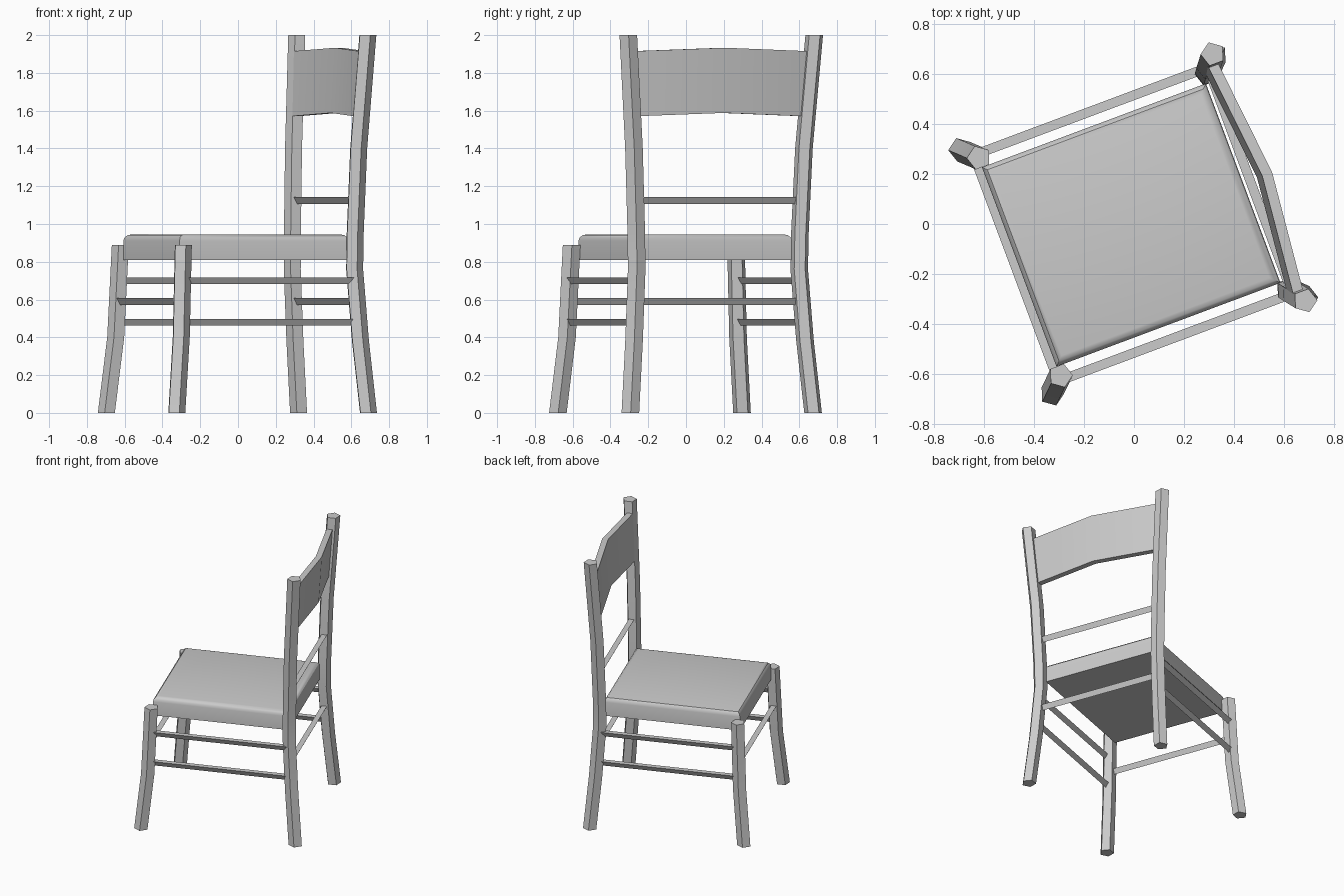
import bpy
import bmesh
import math
from mathutils import Matrix, Vector

if "Cube" in bpy.data.objects:
    bpy.data.objects.remove(bpy.data.objects["Cube"], do_unlink=True)

# The chair is designed facing -x, then turned about z
TURN = Matrix.Rotation(math.radians(20.5), 4, "Z")

grey = bpy.data.materials.new("plain_grey")
grey.use_nodes = True
grey.diffuse_color = (0.6, 0.6, 0.6, 1)
grey.node_tree.nodes["Principled BSDF"].inputs["Base Color"].default_value = grey.diffuse_color


def finish(bm, name):
    """Turn the part into place, shade it and link it."""
    bmesh.ops.recalc_face_normals(bm, faces=bm.faces)
    bm.transform(TURN)
    mesh = bpy.data.meshes.new(name)
    bm.to_mesh(mesh)
    bm.free()
    mesh.materials.append(grey)
    obj = bpy.data.objects.new(name, mesh)
    bpy.context.collection.objects.link(obj)
    bpy.ops.object.select_all(action="DESELECT")
    obj.select_set(True)
    bpy.context.view_layer.objects.active = obj
    bpy.ops.object.shade_smooth_by_angle(angle=math.radians(30))
    return obj


def loft(name, rings):
    """Skin a list of equal point rings and cap both ends."""
    bm = bmesh.new()
    loops = [[bm.verts.new(p) for p in ring] for ring in rings]
    n = len(loops[0])
    for a, b in zip(loops, loops[1:]):
        for i in range(n):
            j = (i + 1) % n
            bm.faces.new((a[i], a[j], b[j], b[i]))
    bm.faces.new(loops[0])
    bm.faces.new(loops[-1])
    return finish(bm, name)


def leg(name, path, side):
    """Five-sided post along (x, y, z) points, one corner facing outward."""
    rings = []
    for x, y, z in path:
        ring = []
        for k in range(5):
            a = math.tau * k / 5
            ring.append((x + 0.049 * math.sin(a), side * (y + 0.049 * math.cos(a)), z))
        rings.append(ring)
    loft(name, rings)


def rail(name, start, end):
    """Three-sided bar with a flat top and the point downward."""
    start, end = Vector(start), Vector(end)
    across = (end - start).cross(Vector((0, 0, 1))).normalized() * 0.019
    top, low = Vector((0, 0, 0.018)), Vector((0, 0, -0.018))
    loft(name, [[p + across + top, p - across + top, p + low] for p in (start, end)])


# Legs and side rails, mirrored
front_path = [(-0.545, 0.521, 0), (-0.506, 0.484, 0.4), (-0.487, 0.465, 0.89)]
back_path = [(0.54, 0.517, 0), (0.507, 0.484, 0.38), (0.483, 0.46, 0.76),
             (0.485, 0.463, 0.95), (0.498, 0.481, 1.4), (0.533, 0.526, 2)]
for side, label in ((1, "left"), (-1, "right")):
    leg("front_leg_" + label, front_path, side)
    leg("back_leg_" + label, back_path, side)
    for z, place in ((0.7, "upper"), (0.48, "lower")):
        rail(f"side_rail_{place}_{label}",
             (-0.495, side * 0.482, z), (0.495, side * 0.482, z))

# Cross rails
rail("front_rail", (-0.503, -0.475, 0.59), (-0.503, 0.475, 0.59))
rail("back_rail_lower", (0.495, -0.475, 0.59), (0.495, 0.475, 0.59))
rail("back_rail_upper", (0.495, -0.47, 1.125), (0.495, 0.47, 1.125))

# Backrest panel, bent once in the middle and leaning back
panel = []
for y, x, lift in ((-0.49, 0.475, 0), (0, 0.525, 0.018), (0.49, 0.475, 0)):
    low, high = 1.57 + lift, 1.915 + lift
    panel.append([(x, y, low), (x + 0.042, y, low),
                  (x + 0.064, y, high), (x + 0.022, y, high)])
loft("backrest", panel)

# Padded seat with rounded top edges
bm = bmesh.new()
bmesh.ops.create_cube(bm, size=1)
bmesh.ops.scale(bm, vec=(0.955, 0.85, 0.135), verts=bm.verts)
bmesh.ops.translate(bm, vec=(-0.012, 0, 0.8775), verts=bm.verts)
top_edges = [e for e in bm.edges if all(v.co.z > 0.9 for v in e.verts)]
bmesh.ops.bevel(bm, geom=top_edges, offset=0.034, segments=3, profile=0.5,
                affect="EDGES")
finish(bm, "seat")
